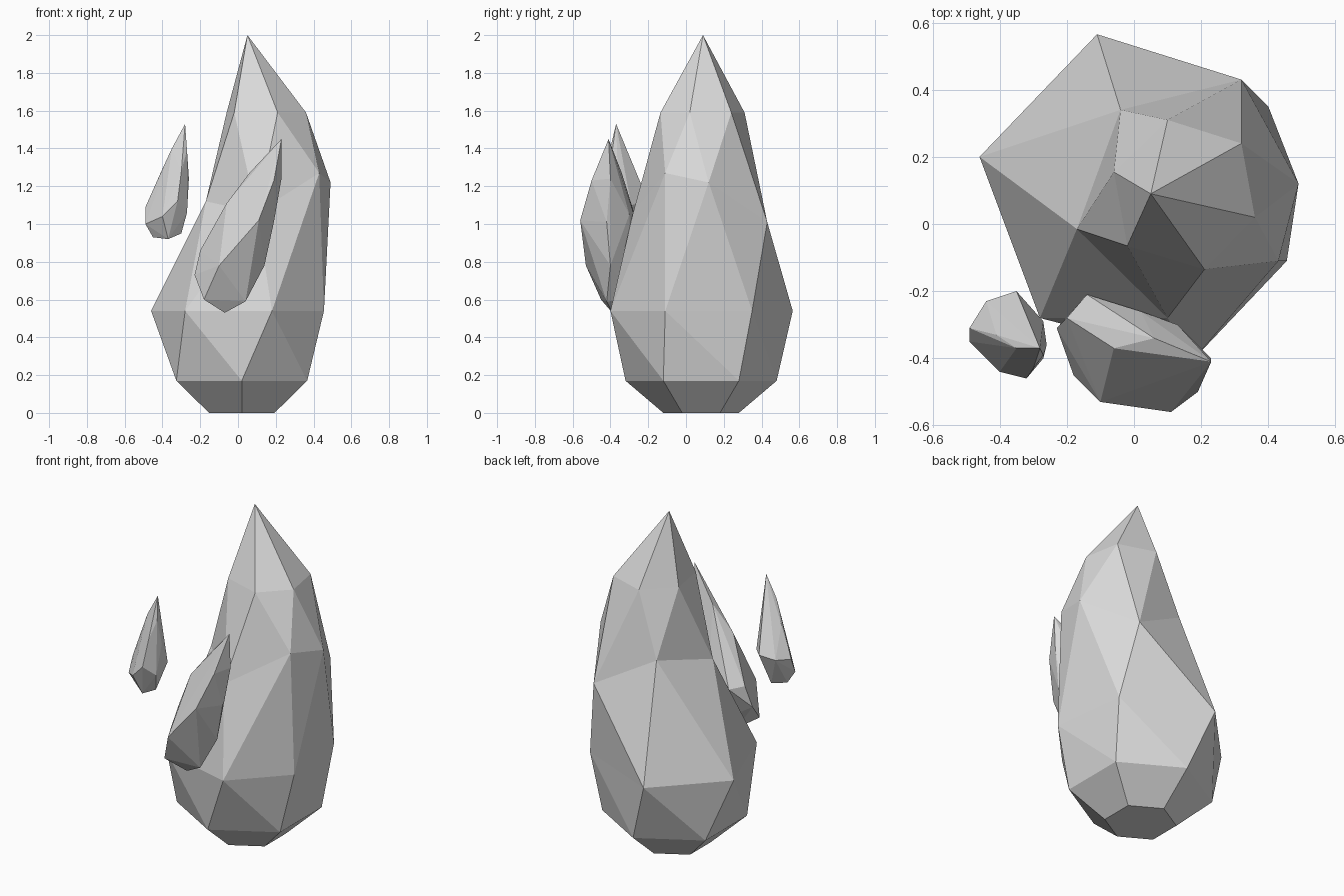
import bpy
import bmesh
import math

# Remove only the default cube
default_cube = bpy.data.objects.get("Cube")
if default_cube:
    bpy.data.objects.remove(default_cube, do_unlink=True)

# Single stone colour
stone = bpy.data.materials.new("stone_grey")
stone.use_nodes = True
grey = (0.7, 0.7, 0.7, 1)
stone.diffuse_color = grey
shader = next(n for n in stone.node_tree.nodes if n.type == "BSDF_PRINCIPLED")
shader.inputs["Base Color"].default_value = grey
shader.inputs["Roughness"].default_value = 0.8


def finish(bm, name):
    """Turn a bmesh into a flat shaded stone object."""
    bmesh.ops.recalc_face_normals(bm, faces=bm.faces[:])
    mesh = bpy.data.meshes.new(name)
    bm.to_mesh(mesh)
    bm.free()
    mesh.materials.append(stone)
    obj = bpy.data.objects.new(name, mesh)
    bpy.context.collection.objects.link(obj)
    return obj


def hexagon(radius, z):
    """Regular six sided ring around the axis of the main stone."""
    angles = [math.radians(210 + 60 * k) for k in range(6)]
    return [(0.02 + radius * math.cos(a), 0.08 + radius * math.sin(a), z) for a in angles]


def zigzag(bm, lower, upper, shift):
    """Join two staggered rings with a band of triangles."""
    count = len(lower)
    for k in range(count):
        following = (k + 1) % count
        other = (k + shift) % count
        bm.faces.new((lower[k], lower[following], upper[other]))
        bm.faces.new((lower[following], upper[(other + 1) % count], upper[other]))


def faceted_drop(name, points):
    """Wrap a cut stone around its corner points."""
    bm = bmesh.new()
    for point in points:
        bm.verts.new(point)
    bmesh.ops.convex_hull(bm, input=bm.verts[:])
    loose = [v for v in bm.verts if not v.link_faces]
    bmesh.ops.delete(bm, geom=loose, context="VERTS")
    return finish(bm, name)


# Main stone: staggered six sided rings, widest low down, rising to a point
belly = [(x, y, 0.54) for x, y in (
    (-.46, .2), (-.28, -.28), (.18, -.4), (.455, -.11), (.4, .35), (-.11, .565))]
waist = [(-.17, -.015, 1.12), (.1, -.28, 1.06), (.43, -.11, 1.27),
         (.49, .12, 1.22), (.32, .43, 1.01), (-.04, .34, 1.21)]
shoulder = [(x, y, 1.59) for x, y in (
    (-.02, -.065), (.21, -.135), (.36, .02), (.32, .24), (.1, .31), (-.06, .155))]

bm = bmesh.new()
base, foot, belly, waist, shoulder = [
    [bm.verts.new(co) for co in ring]
    for ring in (hexagon(0.2, 0), hexagon(0.4, 0.17), belly, waist, shoulder)]
tip = bm.verts.new((.05, .09, 2))

bm.faces.new(base[::-1])
for k in range(6):
    n = (k + 1) % 6
    bm.faces.new((base[k], base[n], foot[n], foot[k]))
    bm.faces.new((shoulder[k], shoulder[n], tip))
zigzag(bm, foot, belly, 1)
zigzag(bm, belly, waist, 0)
zigzag(bm, waist, shoulder, 0)
finish(bm, "main_stone")

# Leaning drop in front of the main stone
faceted_drop("front_drop", [
    (.23, -.41, 1.45),
    (.06, -.34, 1.27), (.19, -.5, 1.23), (.23, -.4, 1.24),
    (-.06, -.37, 1.11), (.05, -.46, 1.1), (.11, -.56, 1.02),
    (.19, -.42, 1.01), (.13, -.3, 1.05), (.02, -.26, 1),
    (-.2, -.28, .86), (-.14, -.21, .85), (-.1, -.53, .78),
    (.14, -.4, .78), (-.23, -.31, .73), (-.18, -.45, .6),
    (.04, -.42, .59), (-.07, -.39, .53), (-.02, -.28, .6),
])

# Small drop floating at the side
faceted_drop("side_drop", [
    (-.28, -.37, 1.53),
    (-.35, -.37, 1.4), (-.27, -.39, 1.39), (-.3, -.32, 1.36),
    (-.41, -.33, 1.27), (-.3, -.43, 1.28), (-.26, -.36, 1.24),
    (-.49, -.31, 1.09), (-.44, -.23, 1.1), (-.35, -.2, 1.12),
    (-.27, -.29, 1.1), (-.27, -.4, 1.06), (-.32, -.46, 1.12),
    (-.4, -.44, 1.04), (-.49, -.35, 1), (-.45, -.33, .93),
    (-.37, -.29, .92), (-.37, -.39, .92), (-.3, -.36, .95),
])
